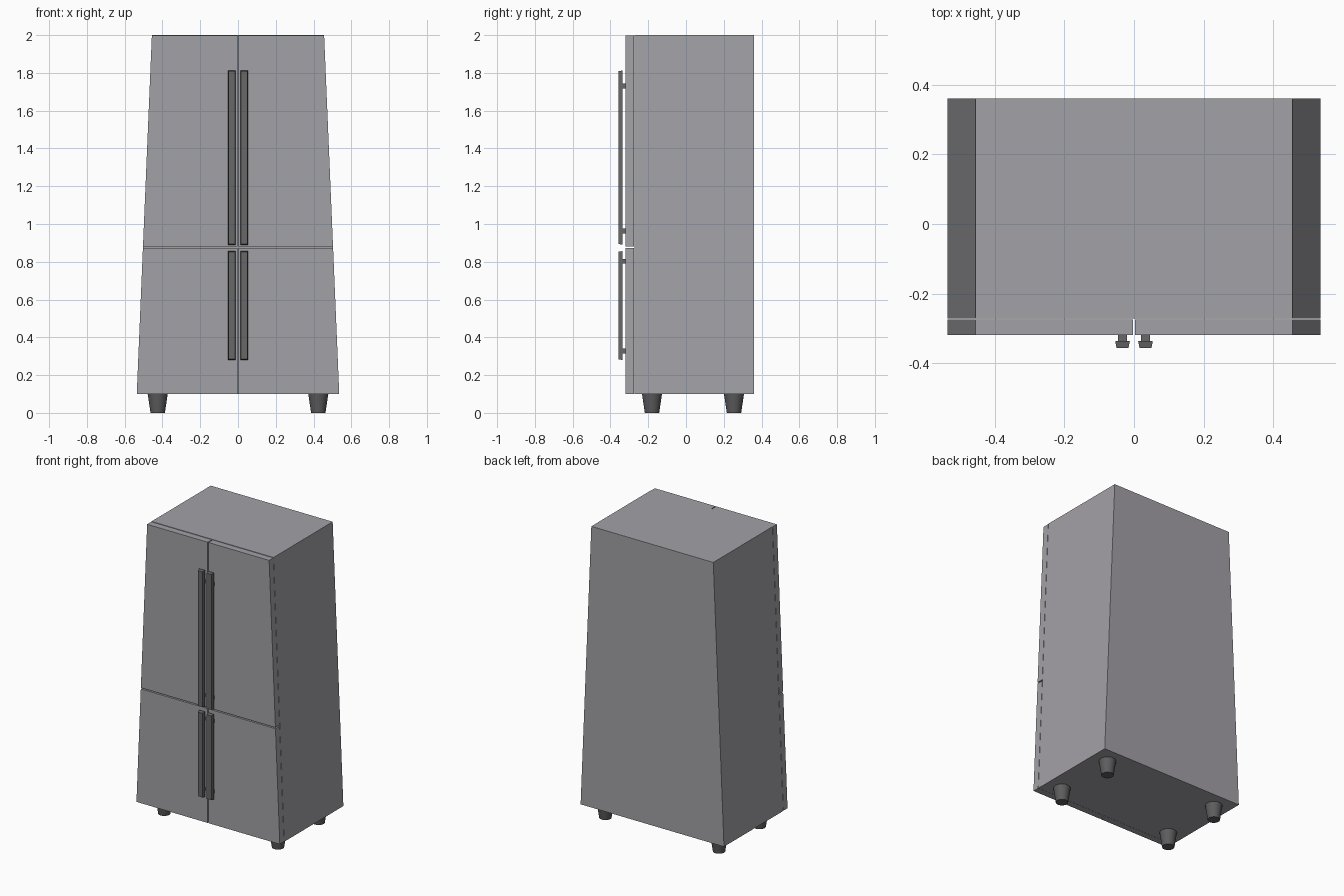
import bpy, bmesh

if "Cube" in bpy.data.objects:
    bpy.data.objects.remove(bpy.data.objects["Cube"])

Z0, Z1 = 0.10, 2.0


def material(name, colour):
    m = bpy.data.materials.new(name)
    m.diffuse_color = (*colour, 1)
    m.use_nodes = True
    m.node_tree.nodes["Principled BSDF"].inputs["Base Color"].default_value = m.diffuse_color
    return m


STEEL = material("steel_grey", (0.365, 0.355, 0.38))
DARK = material("dark_grey", (0.14, 0.14, 0.14))
FOOT = material("foot_grey", (0.11, 0.11, 0.11))


def half_width(z):
    return 0.536 + (0.456 - 0.536) * (z - Z0) / (Z1 - Z0)


def loft(name, a, b, mat):
    """Solid between two matching closed loops."""
    bm = bmesh.new()
    va = [bm.verts.new(p) for p in a]
    vb = [bm.verts.new(p) for p in b]
    bm.faces.new(va)
    bm.faces.new(vb)
    n = len(va)
    for i in range(n):
        j = (i + 1) % n
        bm.faces.new((va[i], va[j], vb[j], vb[i]))
    bmesh.ops.recalc_face_normals(bm, faces=bm.faces)
    me = bpy.data.meshes.new(name)
    bm.to_mesh(me)
    bm.free()
    me.materials.append(mat)
    ob = bpy.data.objects.new(name, me)
    bpy.context.collection.objects.link(ob)


def slab(name, profile, y0, y1, mat):
    loft(name, [(x, y0, z) for x, z in profile],
         [(x, y1, z) for x, z in profile], mat)


def rect(x0, x1, z0, z1):
    return [(x0, z0), (x1, z0), (x1, z1), (x0, z1)]


# Tapered cabinet
b, t = half_width(Z0), half_width(Z1)
slab("cabinet", [(-b, Z0), (b, Z0), (t, Z1), (-t, Z1)], -0.272, 0.36, STEEL)

for side, s in (("left", -1), ("right", 1)):
    for level, z0, z1, h0, h1, posts in (
            ("upper", 0.881, Z1 - 0.002, 0.89, 1.813, (0.962, 1.73)),
            ("lower", Z0 + 0.001, 0.873, 0.28, 0.857, (0.327, 0.803))):
        # Door following the cabinet taper, with a fine seam behind it
        slab(f"{level}_{side}_door",
             [(s * 0.003, z0), (s * half_width(z0), z0),
              (s * half_width(z1), z1), (s * 0.003, z1)],
             -0.319, -0.2745, STEEL)
        # Handle bar with a wider rear edge, then its narrower front face
        c, w, e = s * 0.033, 0.021, 0.004
        back = [(x, -0.336, z) for x, z in rect(c - w, c + w, h0, h1)]
        front = [(x, -0.357, z) for x, z in
                 rect(c - w + e, c + w - e, h0 + e, h1 - e)]
        loft(f"{level}_{side}_handle", back, front, DARK)
        # Handle posts
        for i, z in enumerate(posts):
            slab(f"{level}_{side}_handle_post_{i + 1}",
                 rect(c - 0.013, c + 0.013, z - 0.013, z + 0.013),
                 -0.337, -0.318, DARK)

    # Tapered round feet
    for end, y in (("front", -0.18), ("back", 0.254)):
        bpy.ops.mesh.primitive_cone_add(
            vertices=24, radius1=0.038, radius2=0.053, depth=0.1,
            location=(s * 0.425, y, 0.05))
        foot = bpy.context.object
        foot.name = f"{end}_{side}_foot"
        foot.data.materials.append(FOOT)
        bpy.ops.object.shade_smooth_by_angle()
